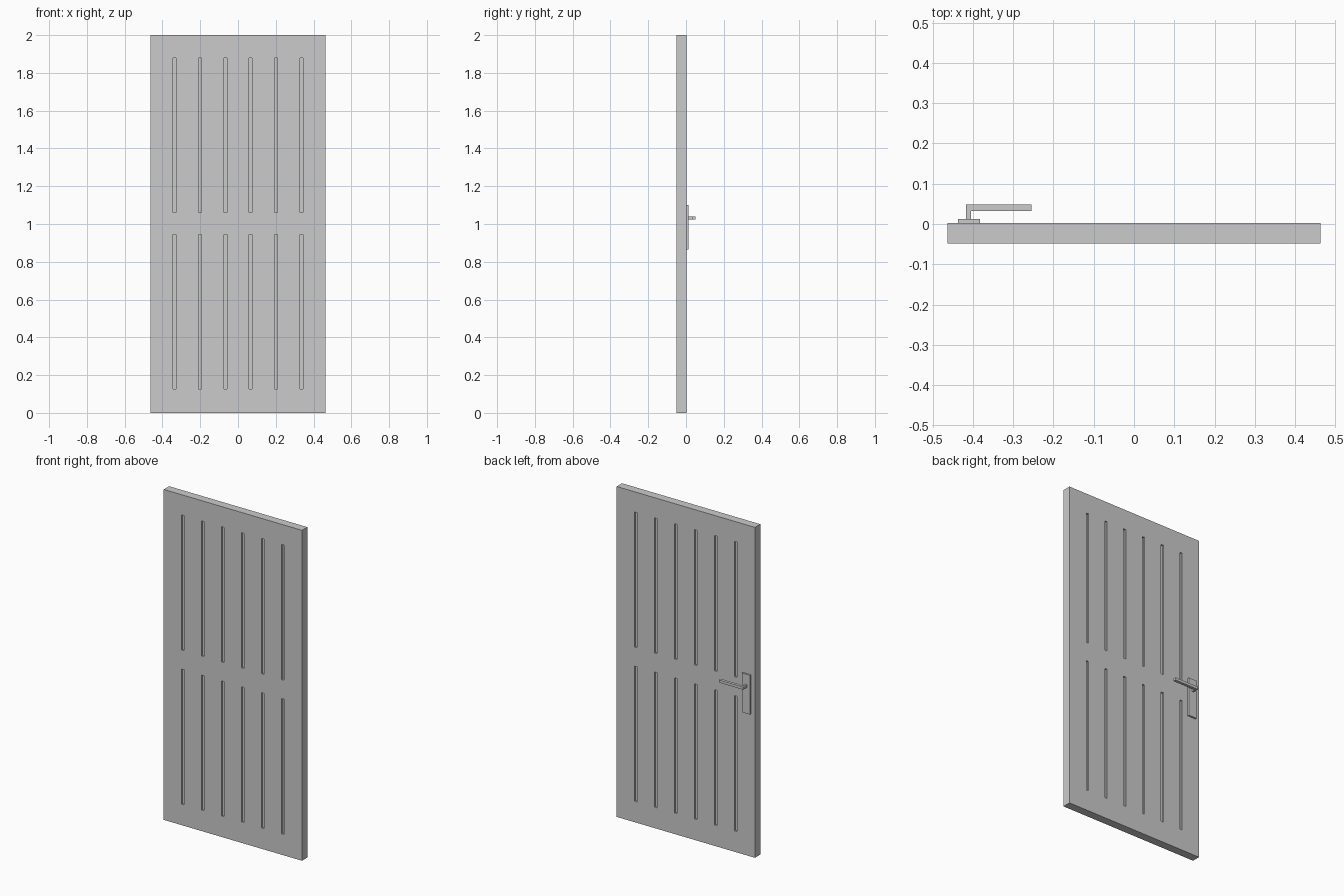
import bpy, bmesh
from mathutils import Matrix, Vector

if "Cube" in bpy.data.objects:
    bpy.data.objects.remove(bpy.data.objects["Cube"])


def add_box(bm, lo, hi):
    lo, hi = Vector(lo), Vector(hi)
    m = Matrix.Translation((lo + hi) / 2) @ Matrix.Diagonal((*(hi - lo), 1))
    bmesh.ops.create_cube(bm, size=1, matrix=m)


def finish(name, bm):
    bmesh.ops.recalc_face_normals(bm, faces=bm.faces)
    me = bpy.data.meshes.new(name)
    bm.to_mesh(me)
    bm.free()
    ob = bpy.data.objects.new(name, me)
    bpy.context.collection.objects.link(ob)
    return ob


def box(name, lo, hi):
    bm = bmesh.new()
    add_box(bm, lo, hi)
    return finish(name, bm)


FRONT, BACK, DEPTH, HALF = -0.049, 0.002, 0.01, 0.008

# Door slab
door = box("door_panel", (-0.463, FRONT, 0), (0.463, BACK, 2))

# Two rows of six grooves, on both faces
bm = bmesh.new()
for i in range(6):
    x = (i - 2.5) * 0.134
    for z0, z1 in ((0.127, 0.945), (1.06, 1.878)):
        add_box(bm, (x - HALF, FRONT - 0.02, z0), (x + HALF, FRONT + DEPTH, z1))
        add_box(bm, (x - HALF, BACK - DEPTH, z0), (x + HALF, BACK + 0.02, z1))
cutter = finish("groove_cutter", bm)
mod = door.modifiers.new("grooves", 'BOOLEAN')
mod.operation = 'DIFFERENCE'
mod.solver = 'EXACT'
mod.object = cutter
bpy.context.view_layer.objects.active = door
bpy.ops.object.modifier_apply(modifier=mod.name)
bpy.data.objects.remove(cutter)

# Handle backplate
box("handle_plate", (-0.437, BACK, 0.864), (-0.382, 0.012, 1.101))

# L-shaped lever, extruded upwards from its plan outline
outline = [(-0.417, 0.011), (-0.405, 0.011), (-0.405, 0.032),
           (-0.255, 0.032), (-0.255, 0.049), (-0.417, 0.049)]
bm = bmesh.new()
face = bm.faces.new([bm.verts.new((x, y, 1.023)) for x, y in outline])
ext = bmesh.ops.extrude_face_region(bm, geom=[face])
bmesh.ops.translate(bm, vec=(0, 0, 0.016),
                    verts=[g for g in ext["geom"] if isinstance(g, bmesh.types.BMVert)])
finish("handle_lever", bm)
